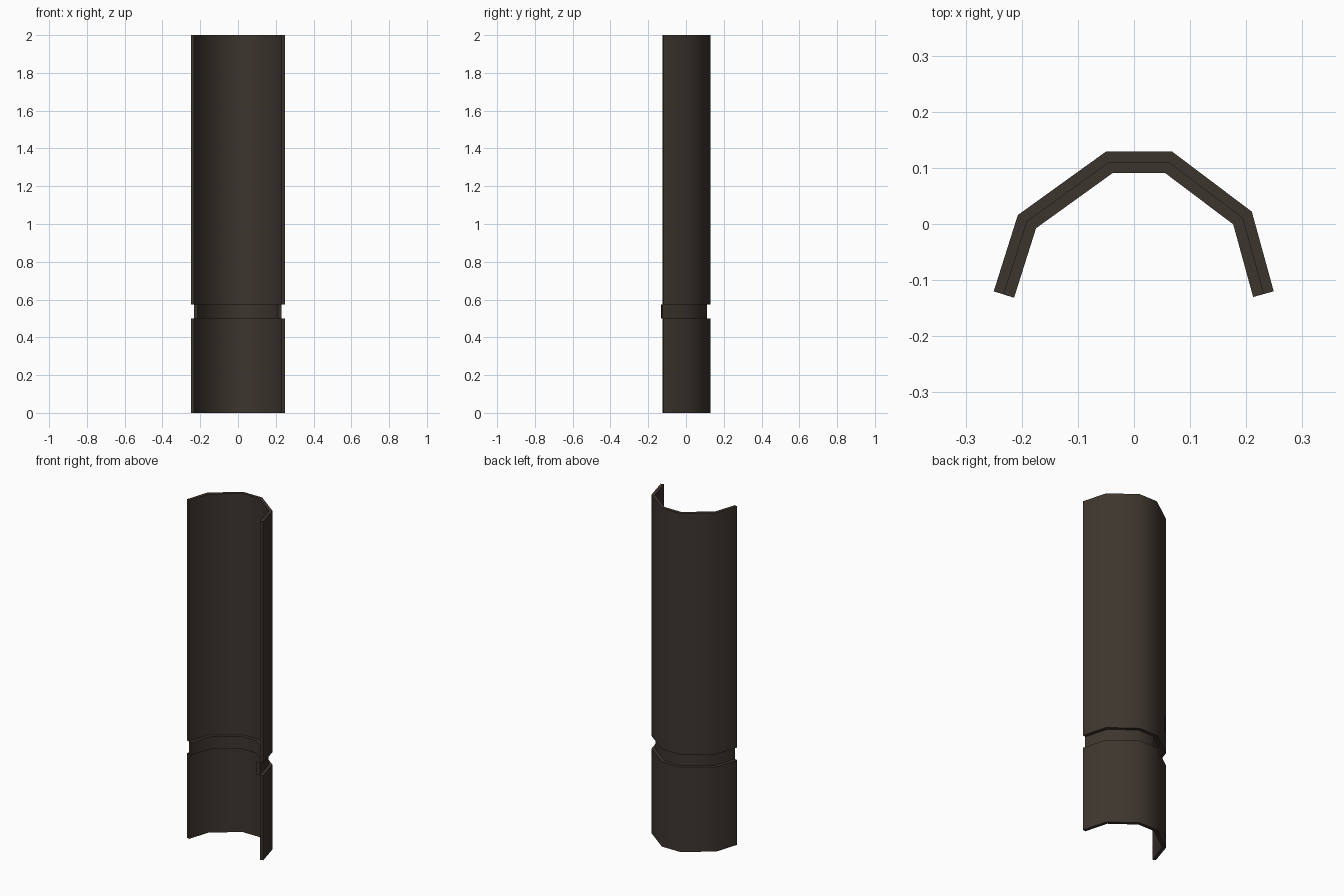
import bpy, bmesh, math
from mathutils import Vector

if "Cube" in bpy.data.objects:
    bpy.data.objects.remove(bpy.data.objects["Cube"])

bark = bpy.data.materials.new("dark brown")
bark.diffuse_color = (0.046, 0.036, 0.027, 1)
bark.use_nodes = True
bark.node_tree.nodes["Principled BSDF"].inputs["Base Color"].default_value = bark.diffuse_color

# Outer outline of the half shell, seen from above
OUTER = [Vector(p) for p in [(-0.25, -0.12), (-0.207, 0.016), (-0.05, 0.129),
                             (0.068, 0.129), (0.21, 0.022), (0.249, -0.12)]]
THICK = 0.019


def inset(path, d):
    """Offset an open path inward with mitred corners."""
    normals = []
    for a, b in zip(path, path[1:]):
        t = (b - a).normalized()
        normals.append(Vector((t.y, -t.x)))
    out = []
    for i, p in enumerate(path):
        n1 = normals[max(i - 1, 0)]
        n2 = normals[min(i, len(normals) - 1)]
        out.append(p + (n1 + n2) * d / (1 + n1.dot(n2)))
    return out


def shell(name, outer, z0, z1):
    """Closed curved plate of constant thickness between two heights."""
    inner = inset(outer, THICK)
    bm = bmesh.new()
    rows = [[bm.verts.new((p.x, p.y, z)) for p in path]
            for path in (outer, inner) for z in (z0, z1)]
    ob, ot, ib, it = rows
    for i in range(len(outer) - 1):
        j = i + 1
        bm.faces.new((ob[i], ob[j], ot[j], ot[i]))
        bm.faces.new((ib[i], it[i], it[j], ib[j]))
        bm.faces.new((ot[i], ot[j], it[j], it[i]))
        bm.faces.new((ob[i], ib[i], ib[j], ob[j]))
    for k in (0, -1):
        bm.faces.new((ob[k], ot[k], it[k], ib[k]))
    bmesh.ops.recalc_face_normals(bm, faces=bm.faces)
    me = bpy.data.meshes.new(name)
    bm.to_mesh(me)
    bm.free()
    me.materials.append(bark)
    obj = bpy.data.objects.new(name, me)
    bpy.context.collection.objects.link(obj)
    bpy.ops.object.select_all(action='DESELECT')
    obj.select_set(True)
    bpy.context.view_layer.objects.active = obj
    bpy.ops.object.shade_smooth_by_angle(angle=math.radians(50))


# Lower and upper plates, joined by a band set inward by one thickness
shell("lower_shell", OUTER, 0.0, 0.5)
shell("upper_shell", OUTER, 0.575, 2.0)
shell("recessed_band", inset(OUTER, THICK), 0.5, 0.575)
